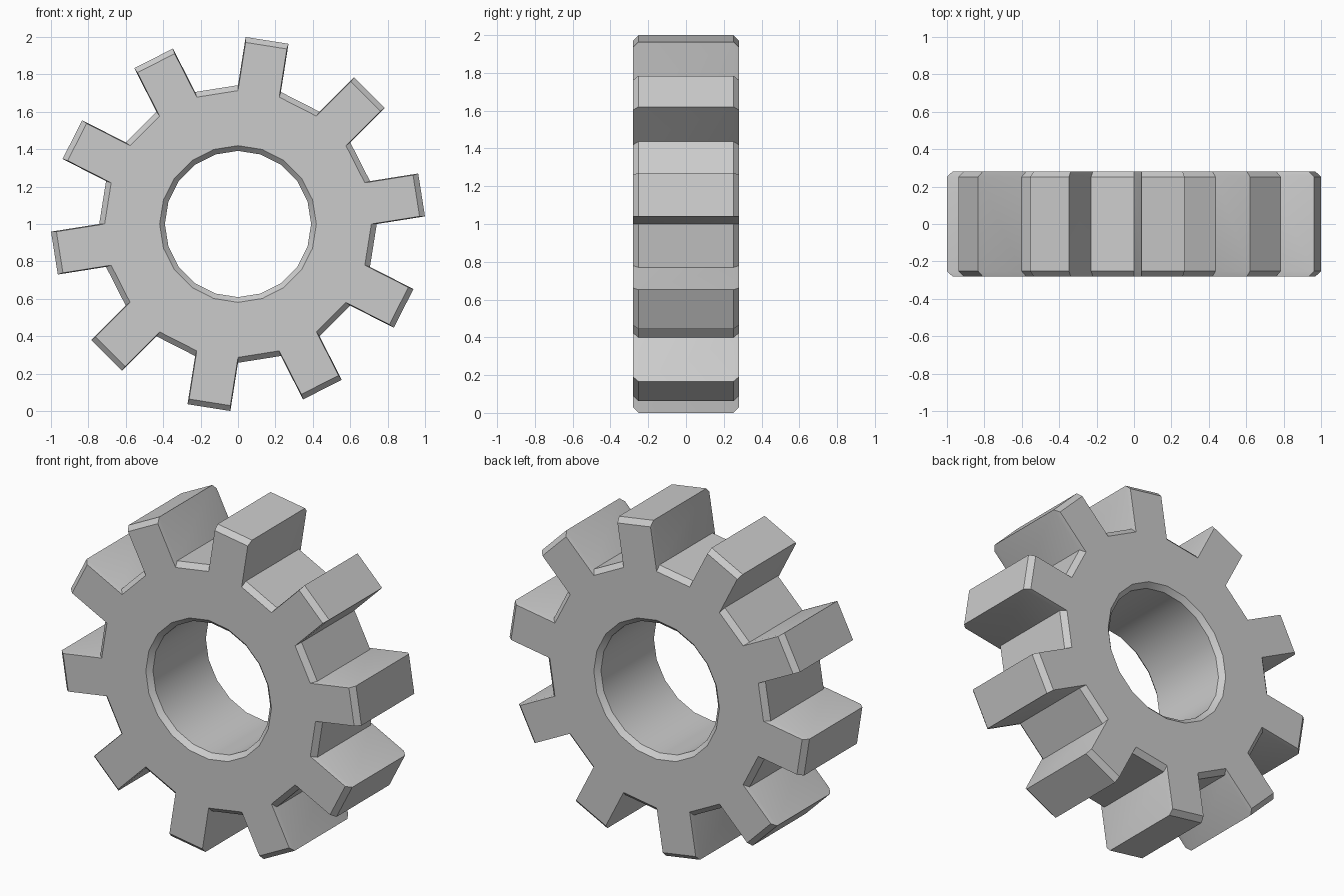
import bpy, bmesh, math
from mathutils import Vector

if "Cube" in bpy.data.objects:
    bpy.data.objects.remove(bpy.data.objects["Cube"])

TEETH = 10
STEP = math.pi / TEETH          # 20 ring segments
TOOTH_LEN = 0.261
# cross-section stations: depth y, outer radius, bore radius (chamfered faces)
SECTIONS = [(-0.28, 0.713, 0.419), (-0.252, 0.742, 0.391),
            (0.252, 0.742, 0.391), (0.28, 0.713, 0.419)]


def polar(r, a, y):
    return Vector((r * math.cos(a), y, 1 + r * math.sin(a)))


bm = bmesh.new()
outers, bores = [], []
for y, ro, ri in SECTIONS:
    outer, bore = [], []
    for k in range(TEETH):
        a, b = 2 * k * STEP, (2 * k + 1) * STEP
        mid = (a + b) / 2
        push = Vector((math.cos(mid), 0, math.sin(mid))) * TOOTH_LEN
        pa, pb = polar(ro, a, y), polar(ro, b, y)
        outer += [bm.verts.new(p) for p in (pa, pa + push, pb + push, pb)]
        bore += [bm.verts.new(polar(ri, t, y)) for t in (a, b)]
    outers.append(outer)
    bores.append(bore)

# outer toothed wall and bore wall
for loops in (outers, bores):
    for l0, l1 in zip(loops, loops[1:]):
        n = len(l0)
        for i in range(n):
            j = (i + 1) % n
            bm.faces.new((l0[i], l0[j], l1[j], l1[i]))

# front and back faces: ring quads plus tooth quads
for o, c in ((outers[0], bores[0]), (outers[-1], bores[-1])):
    for k in range(TEETH):
        a, ta, tb, b = o[4 * k:4 * k + 4]
        nxt = (k + 1) % TEETH
        bm.faces.new((a, ta, tb, b))
        bm.faces.new((c[2 * k], a, b, c[2 * k + 1]))
        bm.faces.new((c[2 * k + 1], b, o[4 * nxt], c[2 * nxt]))

bmesh.ops.recalc_face_normals(bm, faces=bm.faces[:])
mesh = bpy.data.meshes.new("gear_wheel")
bm.to_mesh(mesh)
bm.free()
gear = bpy.data.objects.new("gear_wheel", mesh)
bpy.context.collection.objects.link(gear)

# smooth bore, crisp teeth
bpy.context.view_layer.objects.active = gear
gear.select_set(True)
bpy.ops.object.shade_smooth_by_angle(angle=math.radians(30))
